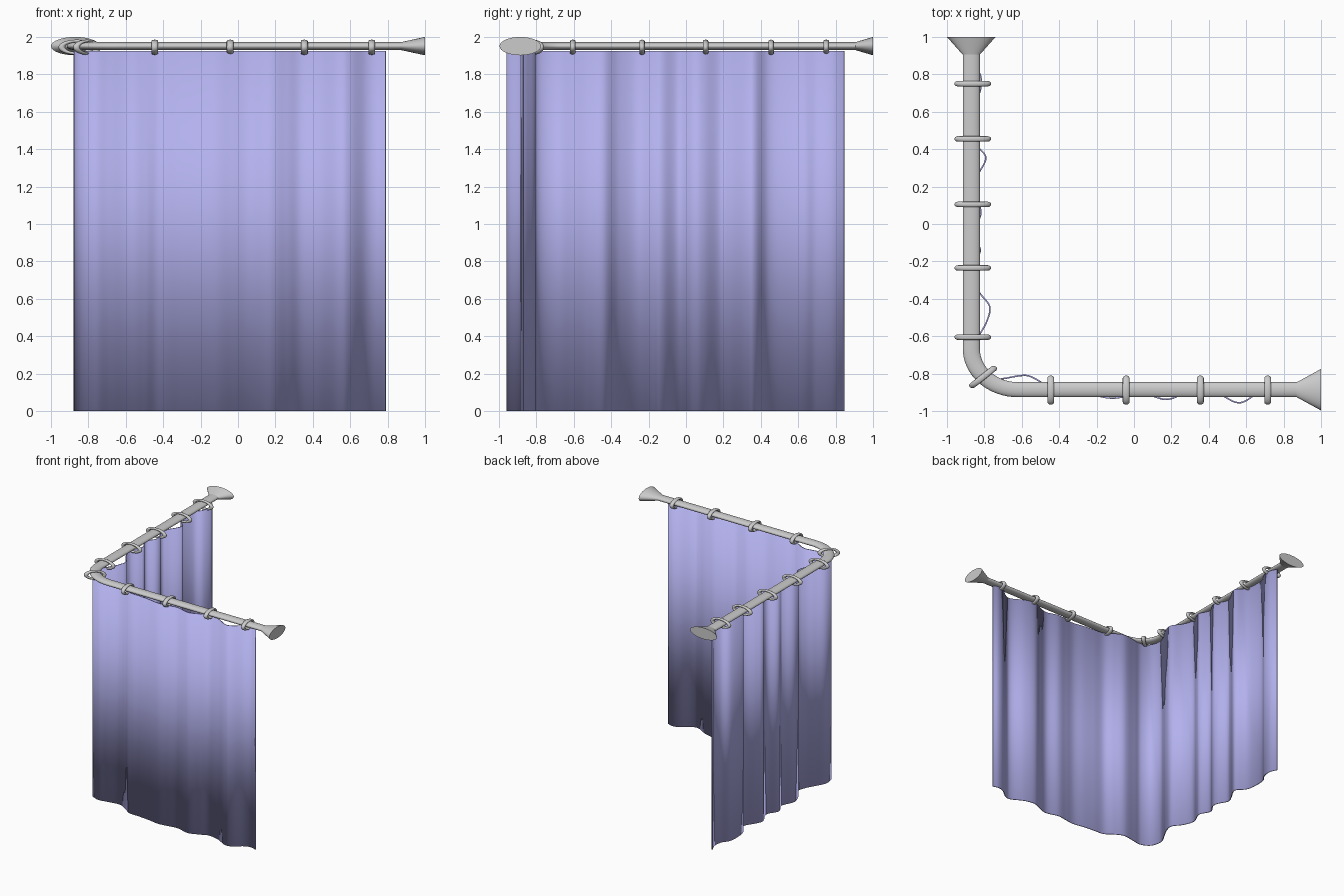
import bpy, bmesh, math
from mathutils import Vector, Matrix

if "Cube" in bpy.data.objects:
    bpy.data.objects.remove(bpy.data.objects["Cube"])

ROD_X, ROD_Y, ROD_Z = -0.87, -0.886, 1.951


def finish(name, bm, angle=40, mat=None):
    bmesh.ops.recalc_face_normals(bm, faces=bm.faces[:])
    mesh = bpy.data.meshes.new(name)
    bm.to_mesh(mesh)
    bm.free()
    ob = bpy.data.objects.new(name, mesh)
    bpy.context.collection.objects.link(ob)
    if mat:
        mesh.materials.append(mat)
    bpy.ops.object.select_all(action='DESELECT')
    ob.select_set(True)
    bpy.context.view_layer.objects.active = ob
    bpy.ops.object.shade_smooth_by_angle(angle=math.radians(angle))
    return ob


def sweep(name, stations, sides=32):
    """Loft oval rings: each station is (centre, side vector, half height)."""
    bm = bmesh.new()
    rings = []
    for c, side, h in stations:
        rings.append([bm.verts.new(c + side * math.cos(a) + Vector((0, 0, h * math.sin(a))))
                      for a in (2 * math.pi * i / sides for i in range(sides))])
    for r0, r1 in zip(rings, rings[1:]):
        for i in range(sides):
            j = (i + 1) % sides
            bm.faces.new((r0[i], r0[j], r1[j], r1[i]))
    bm.faces.new(rings[0])
    bm.faces.new(rings[-1])
    return finish(name, bm)


# L-shaped rod with a rounded corner
rod = [(Vector((ROD_X, 0.95, ROD_Z)), Vector((0.0455, 0, 0)), 0.021)]
for k in range(17):
    t = math.pi / 2 * k / 16
    c = Vector((ROD_X + 0.25 * (1 - math.cos(t)), ROD_Y + 0.22 * (1 - math.sin(t)), ROD_Z))
    rod.append((c, Vector((0.0455 * math.cos(t), 0.04 * math.sin(t), 0)), 0.021))
rod.append((Vector((0.95, ROD_Y, ROD_Z)), Vector((0, 0.04, 0)), 0.021))
sweep("curtain_rod", rod)

# Flared wall mounts
sweep("wall_mount_back", [(Vector((ROD_X, y, ROD_Z)), Vector((w, 0, 0)), h)
                          for y, w, h in ((0.905, 0.0455, 0.021), (1.0, 0.13, 0.049))])
sweep("wall_mount_side", [(Vector((x, ROD_Y, ROD_Z)), Vector((0, w, 0)), h)
                          for x, w, h in ((0.87, 0.04, 0.021), (1.0, 0.111, 0.049))])


# Curtain rings
def ring(name, x, y, turn):
    bm = bmesh.new()
    major, minor, n, m = 0.0635, 0.0145, 32, 12
    grid = []
    for i in range(n):
        a = 2 * math.pi * i / n
        row = []
        for j in range(m):
            b = 2 * math.pi * j / m
            r = major + minor * math.cos(b)
            row.append(bm.verts.new((r * math.cos(a), minor * math.sin(b), r * math.sin(a))))
        grid.append(row)
    for i in range(n):
        for j in range(m):
            p, q = grid[i], grid[(i + 1) % n]
            bm.faces.new((p[j], q[j], q[(j + 1) % m], p[(j + 1) % m]))
    bm.transform(Matrix.Translation((x, y, 1.945)) @ Matrix.Diagonal((1.26, 1, 0.52, 1))
                 @ Matrix.Rotation(turn, 4, 'Z'))
    finish(name, bm, 60)


places = [(-0.862, y, 0) for y in (0.75, 0.455, 0.105, -0.235, -0.605)]
places.append((-0.807, -0.818, math.pi / 4))
places += [(x, -0.888, math.pi / 2) for x in (-0.445, -0.042, 0.355, 0.715)]
for i, (x, y, turn) in enumerate(places):
    ring("ring_%d" % (i + 1), x, y, turn)

# Draped curtain: smooth wavy path, extruded upward and thickened
path = [(-0.845, 0.845), (-0.818, 0.78), (-0.826, 0.70), (-0.868, 0.63), (-0.873, 0.52),
        (-0.855, 0.435), (-0.797, 0.37), (-0.80, 0.325), (-0.85, 0.24), (-0.868, 0.18),
        (-0.825, 0.095), (-0.822, 0.04), (-0.865, -0.04), (-0.825, -0.125), (-0.83, -0.17),
        (-0.865, -0.26), (-0.83, -0.36), (-0.772, -0.44), (-0.787, -0.52), (-0.83, -0.60),
        (-0.873, -0.69), (-0.85, -0.79), (-0.77, -0.835), (-0.69, -0.825), (-0.575, -0.81),
        (-0.49, -0.85), (-0.42, -0.897), (-0.32, -0.905), (-0.22, -0.915), (-0.12, -0.931),
        (-0.03, -0.92), (0.06, -0.91), (0.17, -0.938), (0.26, -0.91), (0.34, -0.88),
        (0.44, -0.90), (0.54, -0.952), (0.60, -0.944), (0.68, -0.885), (0.74, -0.87),
        (0.79, -0.885)]
P = [Vector(p) for p in path]
P = [2 * P[0] - P[1]] + P + [2 * P[-1] - P[-2]]
pts = []
for a, b, c, d in zip(P, P[1:], P[2:], P[3:]):
    for k in range(6):
        t = k / 6
        pts.append(0.5 * (2 * b + (c - a) * t + (2 * a - 5 * b + 4 * c - d) * t * t
                          + (3 * b - a - 3 * c + d) * t ** 3))
pts.append(P[-2])
bm = bmesh.new()
low = [bm.verts.new((p.x, p.y, 0.0)) for p in pts]
top = [bm.verts.new((p.x, p.y, 1.925)) for p in pts]
for i in range(len(pts) - 1):
    bm.faces.new((low[i], low[i + 1], top[i + 1], top[i]))
cloth = bpy.data.materials.new("cloth")
cloth.diffuse_color = (0.45, 0.44, 0.85, 1)
cloth.use_nodes = True
cloth.node_tree.nodes["Principled BSDF"].inputs["Base Color"].default_value = cloth.diffuse_color
curtain = finish("curtain", bm, 60, cloth)
mod = curtain.modifiers.new("thickness", 'SOLIDIFY')
mod.thickness = 0.008
mod.offset = 0
